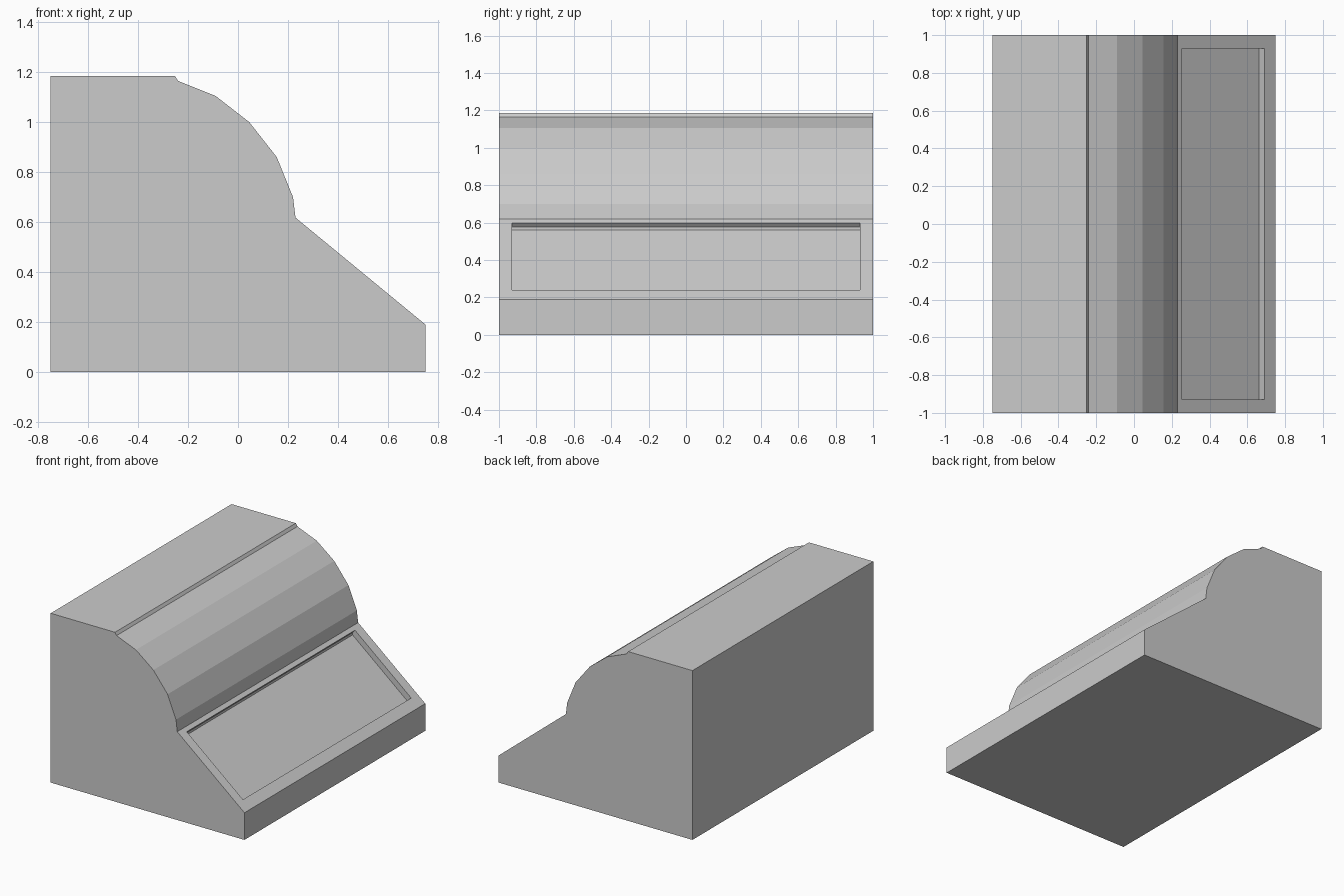
import bpy, bmesh

if "Cube" in bpy.data.objects:
    bpy.data.objects.remove(bpy.data.objects["Cube"])


def prism(name, profile, half_width):
    """Extrude an xz profile along y, centred on y = 0."""
    bm = bmesh.new()
    face = bm.faces.new([bm.verts.new((x, -half_width, z)) for x, z in profile])
    out = bmesh.ops.extrude_face_region(bm, geom=[face])
    moved = [g for g in out["geom"] if isinstance(g, bmesh.types.BMVert)]
    bmesh.ops.translate(bm, verts=moved, vec=(0, 2 * half_width, 0))
    bmesh.ops.recalc_face_normals(bm, faces=bm.faces)
    mesh = bpy.data.meshes.new(name)
    bm.to_mesh(mesh)
    bm.free()
    obj = bpy.data.objects.new(name, mesh)
    bpy.context.collection.objects.link(obj)
    return obj


# Console body: flat top, faceted roll front, sloped desk
body = prism("console_body", [
    (-0.75, 0), (0.75, 0), (0.75, 0.19), (0.23, 0.618), (0.22, 0.70),
    (0.155, 0.86), (0.045, 1.0), (-0.09, 1.105), (-0.24, 1.165),
    (-0.252, 1.185), (-0.75, 1.185)], 1.0)

# Shallow tray recess in the sloped desk, with a small lip at its upper edge
cutter = prism("tray_cutter", [
    (0.287, 0.636), (0.236, 0.576), (0.236, 0.56),
    (0.663, 0.208), (0.722, 0.278)], 0.93)
cutter.hide_render = True
cutter.hide_set(True)

cut = body.modifiers.new("tray_recess", "BOOLEAN")
cut.operation = "DIFFERENCE"
cut.solver = "EXACT"
cut.object = cutter
